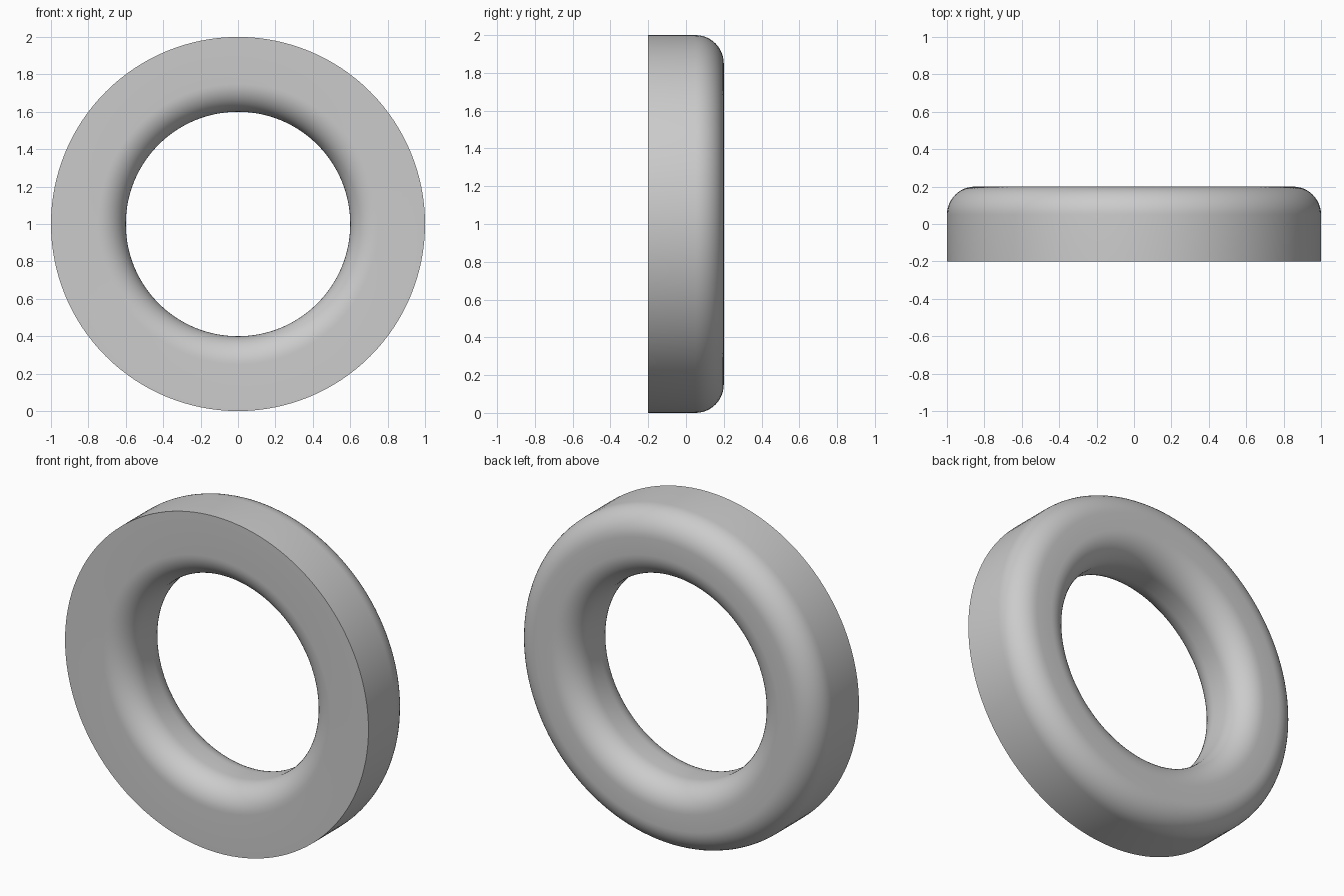
import bpy, bmesh
from math import sin, cos, pi, radians
from mathutils import Matrix, Vector

cube = bpy.data.objects.get("Cube")
if cube:
    bpy.data.objects.remove(cube, do_unlink=True)

OUTER, INNER, HALF, FILLET = 1.0, 0.6, 0.2, 0.15
ARC_STEPS, SEGMENTS = 12, 128

# Plain grey finish
grey = bpy.data.materials.new("plain grey")
grey.use_nodes = True
colour = (0.6, 0.6, 0.6, 1)
grey.diffuse_color = colour
grey.node_tree.nodes["Principled BSDF"].inputs["Base Color"].default_value = colour


def fillet(radius, y, start):
    """Quarter arc of the cross-section around a corner centre."""
    angles = [start + pi / 2 * i / ARC_STEPS for i in range(ARC_STEPS + 1)]
    return [Vector((radius + FILLET * cos(a), y + FILLET * sin(a), 0)) for a in angles]


# Cross-section: sharp outer front edge, the other three edges rounded
edge = HALF - FILLET
profile = [Vector((OUTER, -HALF, 0))]
profile += fillet(OUTER - FILLET, edge, 0)
profile += fillet(INNER + FILLET, edge, pi / 2)
profile += fillet(INNER + FILLET, -edge, pi)

# Ring: the section revolved about the front-to-back axis
bm = bmesh.new()
loops = []
for s in range(SEGMENTS):
    turn = Matrix.Rotation(2 * pi * s / SEGMENTS, 3, 'Y')
    loops.append([bm.verts.new(turn @ p + Vector((0, 0, OUTER))) for p in profile])
for s, a in enumerate(loops):
    b = loops[(s + 1) % SEGMENTS]
    for i in range(len(profile)):
        j = (i + 1) % len(profile)
        bm.faces.new((a[i], a[j], b[j], b[i]))
bmesh.ops.recalc_face_normals(bm, faces=bm.faces)

mesh = bpy.data.meshes.new("ring")
bm.to_mesh(mesh)
bm.free()
mesh.materials.append(grey)
ring = bpy.data.objects.new("ring", mesh)
bpy.context.collection.objects.link(ring)

# Smooth curves with a crisp front rim
bpy.ops.object.select_all(action='DESELECT')
ring.select_set(True)
bpy.context.view_layer.objects.active = ring
bpy.ops.object.shade_smooth_by_angle(angle=radians(30))
